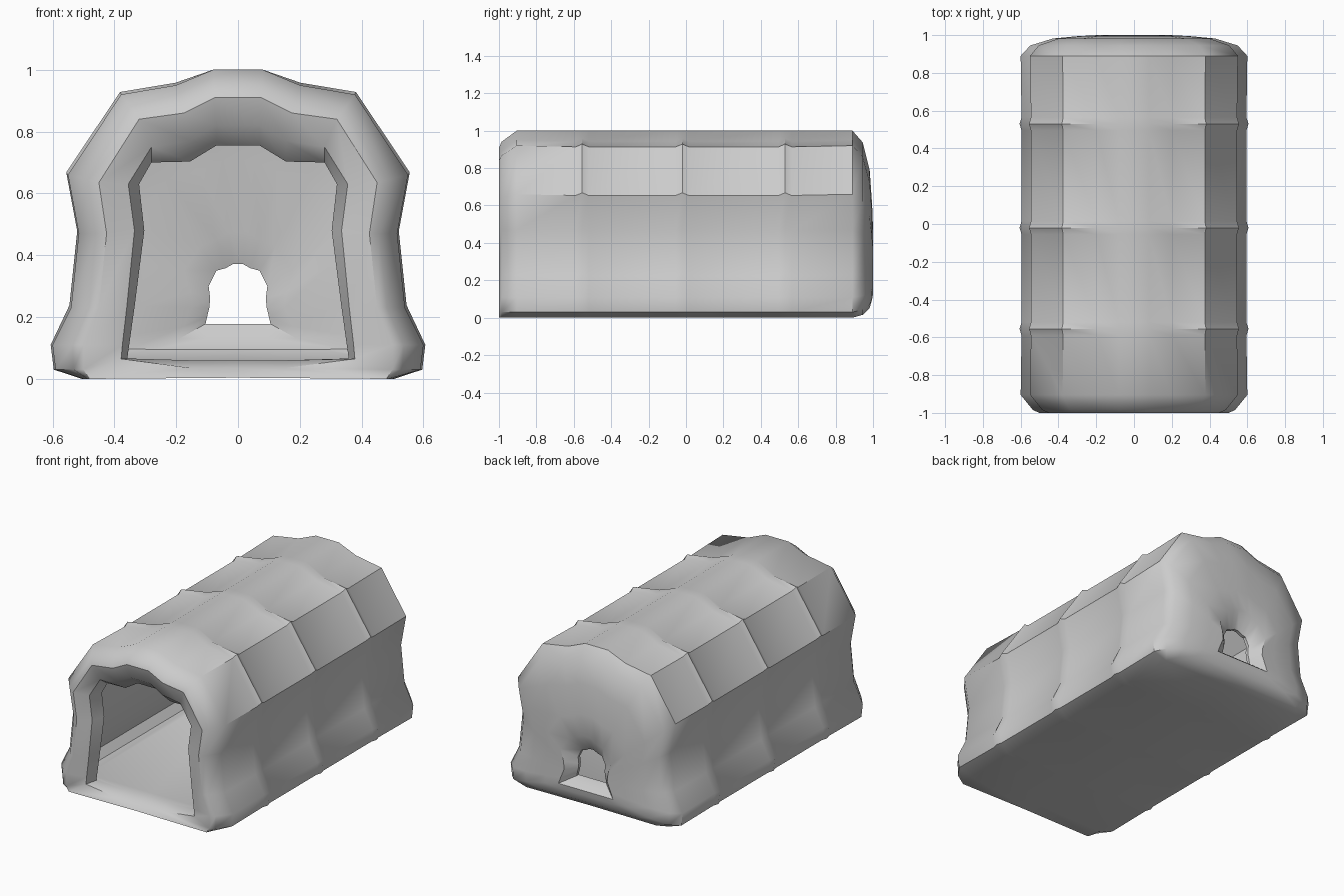
import bpy, bmesh, math

if "Cube" in bpy.data.objects:
    bpy.data.objects.remove(bpy.data.objects["Cube"])

# Half cross-sections (x, z), from bottom centre up to the crown
OUTER = [(0, .004), (.5, .0), (.59, .03), (.6, .11), (.54, .23), (.515, .47),
         (.55, .66), (.378, .92), (.2, .95), (.08, 1.0)]
FRONT = [(0, .004), (.48, .0), (.5, .03), (.5, .11), (.45, .23), (.425, .47),
         (.45, .635), (.32, .84), (.175, .86), (.075, .91)]
MOUTH = [(0, .035), (.15, .035), (.378, .065), (.374, .11), (.36, .23), (.335, .48),
         (.355, .63), (.28, .75), (.155, .77), (.07, .82)]
LIP = [(0, .06), (.15, .06), (.358, .066), (.352, .11), (.335, .23), (.303, .48),
       (.32, .63), (.28, .70), (.155, .703), (.07, .755)]
CAVITY = [(0, .06), (.45, .06), (.5, .065), (.54, .11), (.48, .24), (.455, .47),
          (.485, .64), (.34, .86), (.18, .89), (.07, .94)]
FLARE = [(0, .13), (.1, .13), (.19, .13), (.175, .17), (.15, .23), (.155, .28),
         (.175, .35), (.12, .43), (.07, .45), (.03, .475)]
HOLE = [(0, .178), (.05, .178), (.105, .178), (.1, .2), (.093, .23), (.09, .26),
        (.095, .3), (.07, .35), (.04, .358), (.015, .372)]


def mix(a, b, t):
    return [(p[0] + (q[0] - p[0]) * t, p[1] + (q[1] - p[1]) * t) for p, q in zip(a, b)]


def rib(amount):
    # Swell the side and roof panels a little, keeping base and crown level
    return [(x * (1 + amount), z + (amount * .8 if 3 < i < 9 else 0))
            for i, (x, z) in enumerate(OUTER)]


# Stations from the front mouth over the outside, in through the back hole, and out again
stations = [(-1.0, FRONT), (-.985, mix(FRONT, OUTER, .35)), (-.905, OUTER)]
for y in (-.555, -.02, .53):
    stations += [(y - .035, rib(-.008)), (y, rib(.01)), (y + .035, rib(-.008))]
stations += [(.89, OUTER), (.945, mix(OUTER, FLARE, .12)), (.982, mix(OUTER, FLARE, .4)),
             (.995, mix(OUTER, FLARE, .75)), (1.0, FLARE),
             (.94, HOLE), (.92, HOLE),
             (.885, FLARE), (.88, mix(CAVITY, FLARE, .5)), (.83, CAVITY),
             (-.85, CAVITY), (-.9, LIP), (-.975, MOUTH)]

# Shelter shell: one closed loft around all stations
bm = bmesh.new()
rings = []
for y, half in stations:
    full = half + [(-x, z) for x, z in reversed(half[1:])]
    rings.append([bm.verts.new((x, y, z)) for x, z in full])
for k, a in enumerate(rings):
    b = rings[(k + 1) % len(rings)]
    for i in range(len(a)):
        j = (i + 1) % len(a)
        bm.faces.new((a[i], a[j], b[j], b[i]))
bmesh.ops.recalc_face_normals(bm, faces=bm.faces)
mesh = bpy.data.meshes.new("tunnel_shelter")
bm.to_mesh(mesh)
bm.free()
shell = bpy.data.objects.new("tunnel_shelter", mesh)
bpy.context.collection.objects.link(shell)
bpy.context.view_layer.objects.active = shell
shell.select_set(True)
bpy.ops.object.shade_smooth_by_angle(angle=math.radians(40))
